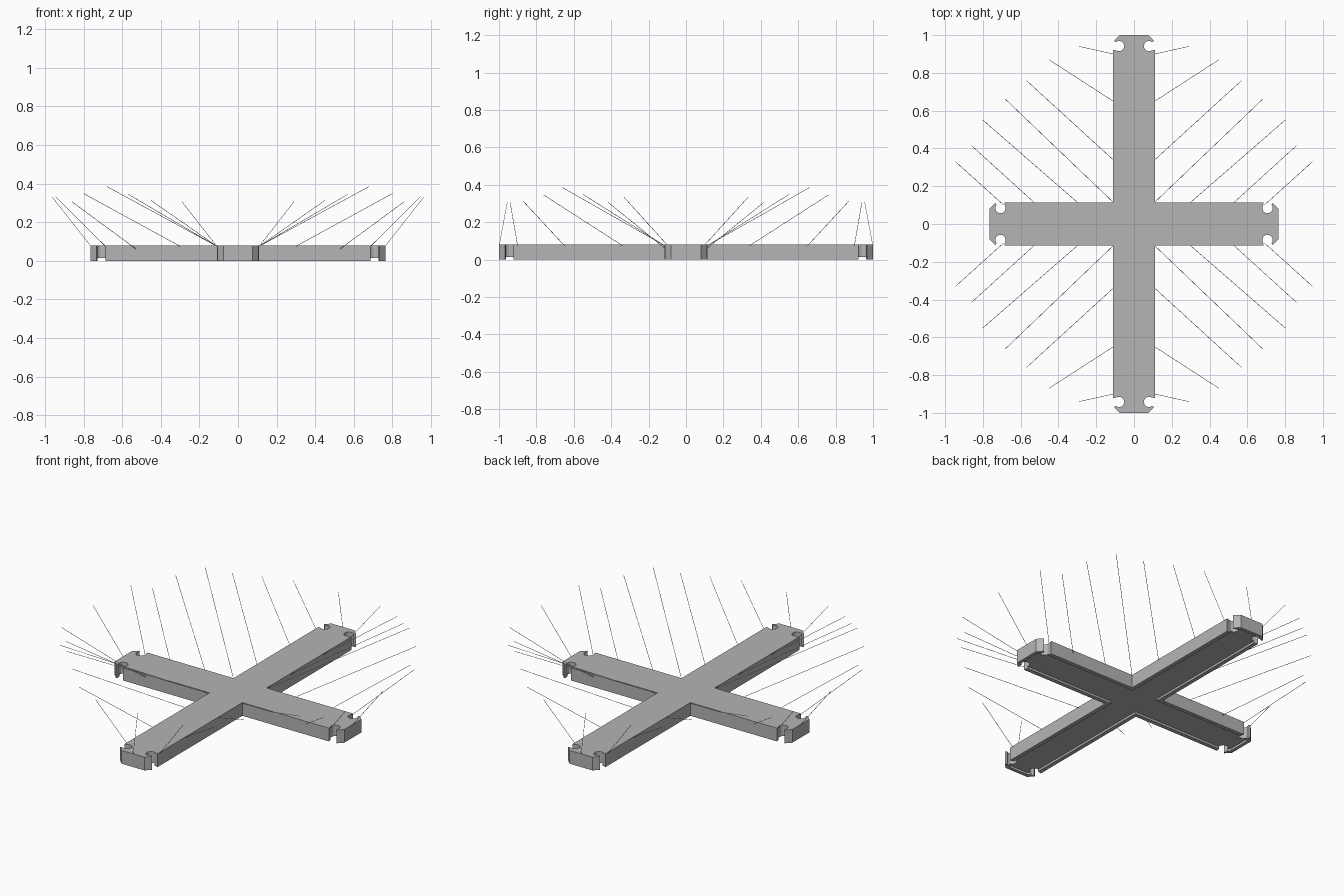
import bpy, bmesh
from math import cos, sin, radians
from mathutils import Vector

if "Cube" in bpy.data.objects:
    bpy.data.objects.remove(bpy.data.objects["Cube"])


def arm_end(length, half):
    """Half an arm outline (along, across): chamfered tip, hook and round notch."""
    pts = [(length, half - 0.034), (length - 0.031, half - 0.003)]
    ca, cb, r = length - 0.058, half - 0.031, 0.027
    for i in range(11):
        a = radians(40 - 24 * i)
        pts.append((ca + r * cos(a), cb + r * sin(a)))
    pts.append((length - 0.078, half))
    return pts


def full_cross(quarter):
    """Mirror a first-quadrant outline into all four quadrants."""
    out = list(quarter)
    out += [(-x, y) for x, y in reversed(quarter)]
    out += [(-x, -y) for x, y in quarter]
    out += [(x, -y) for x, y in reversed(quarter)]
    return out


def prism(name, outline, z0, z1):
    bm = bmesh.new()
    face = bm.faces.new([bm.verts.new((x, y, z0)) for x, y in outline])
    top = bmesh.ops.extrude_face_region(bm, geom=[face])
    bmesh.ops.translate(bm, vec=(0, 0, z1 - z0),
                        verts=[g for g in top['geom'] if isinstance(g, bmesh.types.BMVert)])
    bmesh.ops.recalc_face_normals(bm, faces=bm.faces)
    me = bpy.data.meshes.new(name)
    bm.to_mesh(me)
    bm.free()
    ob = bpy.data.objects.new(name, me)
    bpy.context.collection.objects.link(ob)
    return ob


# Dark grey shared by all parts
grey = bpy.data.materials.new("dark_grey")
grey.diffuse_color = (0.46, 0.46, 0.46, 1)
grey.use_nodes = True
grey.node_tree.nodes["Principled BSDF"].inputs["Base Color"].default_value = grey.diffuse_color

# Cross-shaped body: short arms along x, long arms along y
WX, WY = 0.11, 0.115
x_end = arm_end(0.765, WY)
y_end = [(b, a) for a, b in reversed(arm_end(1.0, WX))]
body = prism("cross_body", full_cross(x_end + [(WX, WY)] + y_end), 0, 0.08)

# Shallow recess underneath, leaving a thin rim
t = 0.024
ix, iy = WX - t, WY - t
inner = [(0.745, iy - 0.025), (0.732, iy - 0.01), (0.71, iy), (ix, iy),
         (ix, 0.945), (ix - 0.01, 0.967), (ix - 0.025, 0.98)]
cutter = prism("underside_cutter", full_cross(inner), -0.05, 0.013)
cutter.hide_render = True
mod = body.modifiers.new("underside_recess", 'BOOLEAN')
mod.operation = 'DIFFERENCE'
mod.solver = 'EXACT'
mod.object = cutter

# Apply the recess and discard the helper
dg = bpy.context.evaluated_depsgraph_get()
cut_mesh = bpy.data.meshes.new_from_object(body.evaluated_get(dg))
body.modifiers.clear()
body.data = cut_mesh
bpy.data.objects.remove(cutter)
body.data.materials.clear()
body.data.materials.append(grey)

# Thin cords rising outward from the arm edges (base, tip), one quadrant
cords = [((0.11, 0.90, 0.075), (0.29, 0.94, 0.305)),
         ((0.11, 0.65, 0.075), (0.45, 0.87, 0.312)),
         ((0.11, 0.34, 0.075), (0.57, 0.76, 0.345)),
         ((0.11, 0.115, 0.075), (0.68, 0.66, 0.385)),
         ((0.30, 0.115, 0.075), (0.80, 0.55, 0.348)),
         ((0.53, 0.115, 0.062), (0.86, 0.415, 0.305)),
         ((0.69, 0.10, 0.078), (0.945, 0.33, 0.332))]
# Cords at the arm tips
tips = [((0.765, 0, 0.078), (0.965, 0, 0.332)),
        ((0, 0.998, 0.078), (0, 0.955, 0.308))]

bm = bmesh.new()


def add_cord(a, b, r=0.0014):
    a, b = Vector(a), Vector(b)
    d = b - a
    geo = bmesh.ops.create_cone(bm, cap_ends=True, segments=3, radius1=r, radius2=r,
                                depth=d.length)
    rot = d.to_track_quat('Z', 'Y').to_matrix()
    for v in geo['verts']:
        v.co = rot @ v.co + (a + b) / 2


def flip(p, sx, sy):
    return (p[0] * sx, p[1] * sy, p[2])


for sx in (1, -1):
    for sy in (1, -1):
        for a, b in cords:
            add_cord(flip(a, sx, sy), flip(b, sx, sy))
for s in (1, -1):
    for a, b in tips:
        add_cord(flip(a, s, s), flip(b, s, s))
me = bpy.data.meshes.new("cords")
bm.to_mesh(me)
bm.free()
me.materials.append(grey)
bpy.context.collection.objects.link(bpy.data.objects.new("cords", me))
